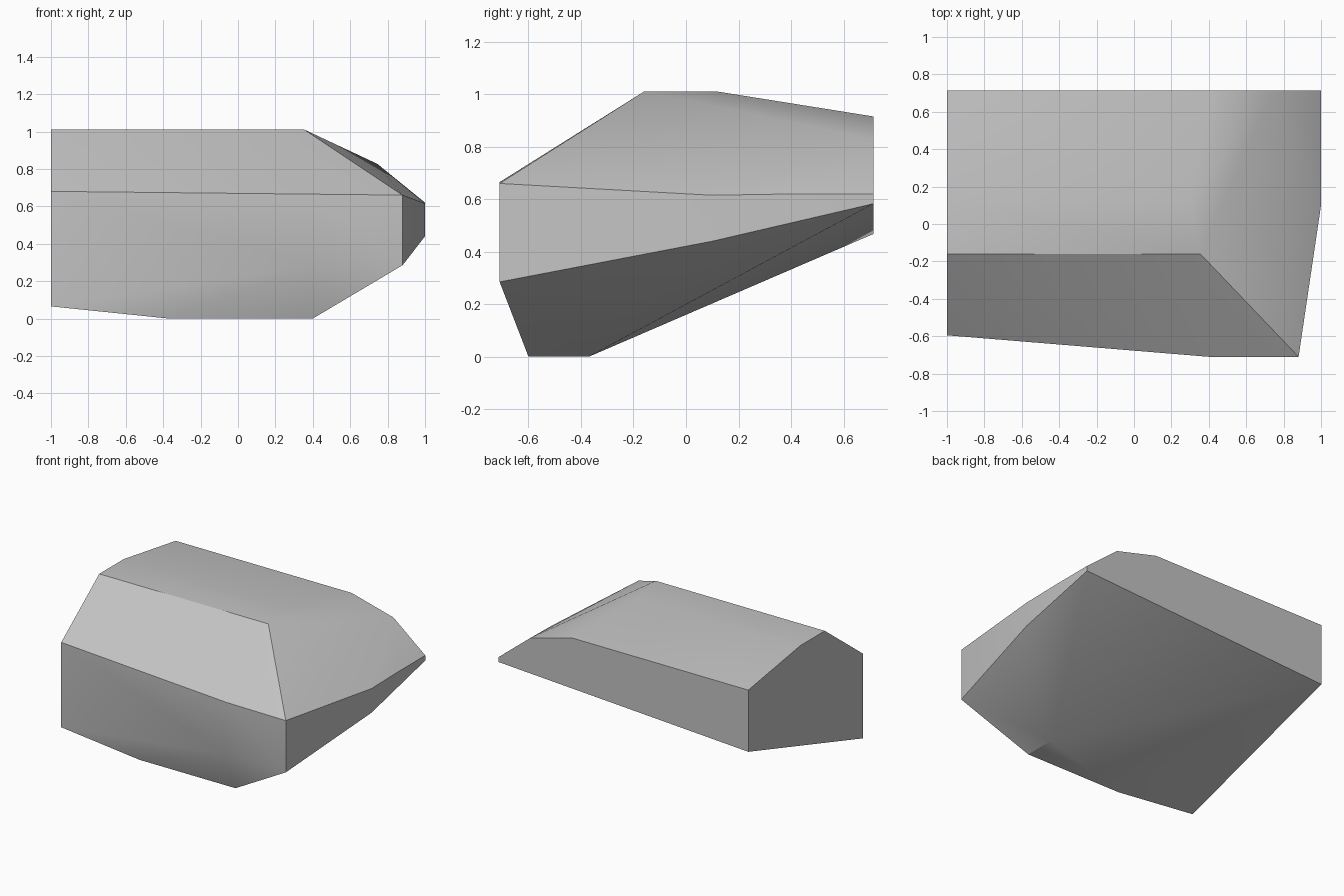
import bpy
import bmesh
import math

cube = bpy.data.objects.get("Cube")
if cube:
    bpy.data.objects.remove(cube, do_unlink=True)

# Grey stone material
stone = bpy.data.materials.new("stone grey")
stone.use_nodes = True
colour = (0.55, 0.55, 0.55, 1.0)
stone.diffuse_color = colour
stone.node_tree.nodes["Principled BSDF"].inputs["Base Color"].default_value = colour

# Corners of the faceted rock, grouped by side
flat_end = [(-0.595, 0.065), (-0.595, 0.68), (-0.16, 1.01),
            (0.12, 1.01), (0.715, 0.915), (0.715, 0.468)]
pointed_end = [(0.1, 0.44), (0.1, 0.615), (0.4, 0.62), (0.715, 0.62), (0.715, 0.583)]
front_wall = [(0.4, 0.285), (0.4, 0.665), (0.88, 0.285), (0.88, 0.66)]
underside = [(0.4, -0.6), (-0.37, -0.6), (0.4, -0.37)]
crown = [(0.355, -0.16, 1.01), (0.3, 0.12, 1.01),
         (0.41, 0.715, 0.915), (0.745, 0.715, 0.827)]

corners = [(-1, y, z) for y, z in flat_end]
corners += [(1, y, z) for y, z in pointed_end]
corners += [(x, -0.71, z) for x, z in front_wall]
corners += [(x, y, 0) for x, y in underside]
corners += crown

# Wrap the corners in a hull and merge the flat triangles into facets
bm = bmesh.new()
for corner in corners:
    bm.verts.new(corner)
bmesh.ops.convex_hull(bm, input=bm.verts[:])
loose = [v for v in bm.verts if not v.link_faces]
bmesh.ops.delete(bm, geom=loose, context='VERTS')
bmesh.ops.dissolve_limit(bm, angle_limit=math.radians(1.0),
                         verts=bm.verts[:], edges=bm.edges[:])
bmesh.ops.recalc_face_normals(bm, faces=bm.faces[:])

mesh = bpy.data.meshes.new("rock")
bm.to_mesh(mesh)
bm.free()
mesh.materials.append(stone)
rock = bpy.data.objects.new("rock", mesh)
bpy.context.collection.objects.link(rock)

# Soft shading across shallow facets, crisp main ridges
bpy.ops.object.select_all(action='DESELECT')
rock.select_set(True)
bpy.context.view_layer.objects.active = rock
bpy.ops.object.shade_smooth_by_angle(angle=math.radians(30))
